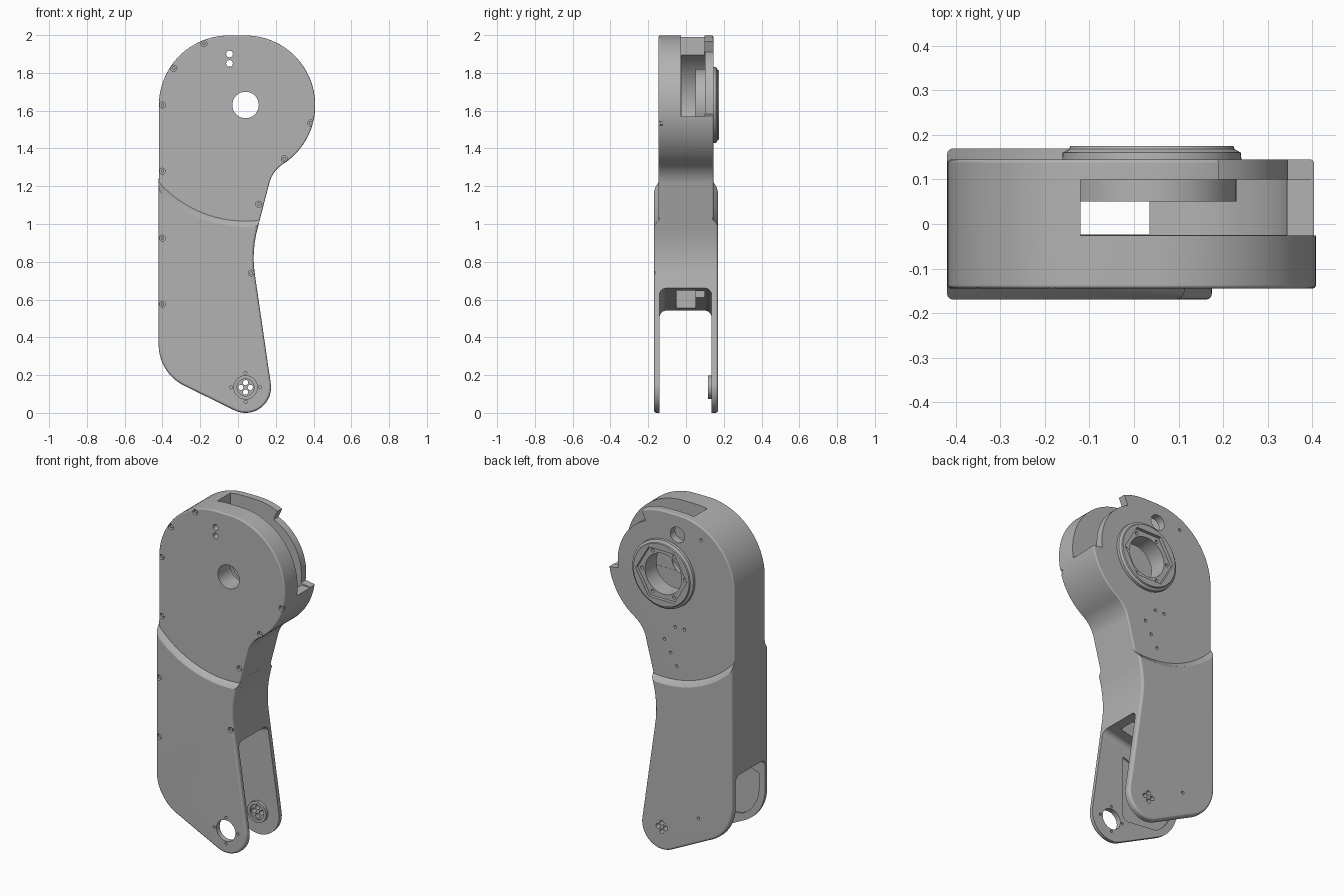
import bpy, bmesh, math

if "Cube" in bpy.data.objects:
    bpy.data.objects.remove(bpy.data.objects["Cube"], do_unlink=True)

grey = bpy.data.materials.new("machined_grey")
grey.use_nodes = True
grey.diffuse_color = (0.45, 0.45, 0.45, 1)
grey.node_tree.nodes["Principled BSDF"].inputs["Base Color"].default_value = grey.diffuse_color

HEAD = (0.04, 1.63)    # centre of the shoulder joint
PIVOT = (0.04, 0.135)  # centre of the lower joint


def arc(x, z, r, a0, a1, n=12):
    angles = [math.radians(a0 + (a1 - a0) * i / n) for i in range(n + 1)]
    return [(x + r * math.cos(a), z + r * math.sin(a)) for a in angles]


def disc(x, z, r, n=24):
    return arc(x, z, r, 0, 360, n)[:-1]


def rect(x0, x1, z0, z1):
    return [(x0, z0), (x1, z0), (x1, z1), (x0, z1)]


def add_loft(bm, *sections):
    """Closed solid through (y, points) sections."""
    rings = [[bm.verts.new((x, y, z)) for x, z in pts] for y, pts in sections]
    bm.faces.new(rings[0])
    bm.faces.new(rings[-1][::-1])
    n = len(rings[0])
    for a, b in zip(rings, rings[1:]):
        for i in range(n):
            j = (i + 1) % n
            bm.faces.new((a[i], b[i], b[j], a[j]))


def solid(name, *lofts):
    bm = bmesh.new()
    for sections in lofts:
        add_loft(bm, *sections)
    bmesh.ops.recalc_face_normals(bm, faces=bm.faces)
    me = bpy.data.meshes.new(name)
    bm.to_mesh(me)
    bm.free()
    me.materials.append(grey)
    ob = bpy.data.objects.new(name, me)
    bpy.context.collection.objects.link(ob)
    return ob


def apply(ob, kind, **settings):
    mod = ob.modifiers.new(kind.lower(), kind)
    for key, value in settings.items():
        setattr(mod, key, value)
    bpy.context.view_layer.objects.active = ob
    bpy.ops.object.modifier_apply(modifier=mod.name)


def bevel(ob, width, segments=3):
    apply(ob, "BEVEL", width=width, segments=segments,
          limit_method="ANGLE", angle_limit=math.radians(40))


def combine(ob, other, operation="DIFFERENCE"):
    apply(ob, "BOOLEAN", object=other, operation=operation, solver="EXACT")
    bpy.data.objects.remove(other, do_unlink=True)


def cut(ob, y0, y1, pts):
    combine(ob, solid("cutter", [(y0, pts), (y1, pts)]))


# Side profile of the whole arm
outline = (arc(*PIVOT, 0.135, -116, 8.5, 20)
           + arc(0.683, 0.82, 0.6, 188.8, 165.4, 10)
           + arc(0.331, 1.175, 0.17, 165.4, 122.6, 10)
           + arc(*HEAD, 0.37, -57.4, 90, 40)[1:]
           + arc(-0.05, 1.63, 0.37, 90, 180, 24)
           + arc(-0.18, 0.36, 0.24, 180, 244, 16))
inner = [(x * 0.997, 1 + (z - 1) * 0.998) for x, z in outline]

# Thinner upper body joined to the thicker lower body along a curved step
arm = solid("arm_body", [(-0.145, inner), (0.145, inner)])
bevel(arm, 0.008)
lower = solid("lower_body", [(-0.17, outline), (0.17, outline)])
bevel(lower, 0.014)
cut(lower, -0.3, 0.3, disc(*HEAD, 0.6, 96))
for side in (-1, 1):
    combine(lower, solid("step_cutter", [(side * 0.14, disc(*HEAD, 0.61, 96)),
                                         (side * 0.16, disc(*HEAD, 0.63, 96)),
                                         (side * 0.18, disc(*HEAD, 0.66, 96))]))
combine(arm, lower, "UNION")

# Fork slot with a sloping, round-cornered roof
slot = solid("slot_cutter", [(y, [(-0.8, -0.3), (0.8, -0.3), (0.8, 0.82), (-0.8, 0.455)])
                             for y in (-0.14, 0.135)])
bevel(slot, 0.035, 5)
combine(arm, slot)

# Shallow pocket on the inside of the front fork plate
cut(arm, -0.15, -0.12, arc(-0.18, 0.36, 0.2, 180, 244) + arc(-0.08, 0.2, 0.04, -116, 0)
    + [(-0.04, 0.55), (-0.38, 0.45)])

# Head cavity, rim window, cable channel and opening in the slot roof
cut(arm, -0.025, 0.1, disc(*HEAD, 0.31, 64))
cut(arm, -0.026, 0.099, rect(-0.12, 0.6, 1.57, 2.2))
cut(arm, -0.024, 0.098, rect(-0.121, 0.035, 0.45, 1.6))
cut(arm, -0.05, 0.05, rect(-0.36, 0.05, 0.45, 0.85))

# Notch in the rim of the back plate
cut(arm, 0.09, 0.25, arc(*HEAD, 0.6, -9, 66) + arc(*HEAD, 0.306, 66, -9, 24))

# Bearing housing on the back, reaching into the cavity
housing = solid("bearing_housing", [(0.05, disc(*HEAD, 0.19, 64)), (0.12, disc(*HEAD, 0.19, 64)),
                                    (0.12, disc(*HEAD, 0.203, 64)), (0.16, disc(*HEAD, 0.2, 64)),
                                    (0.168, disc(*HEAD, 0.186, 64)), (0.175, disc(*HEAD, 0.183, 64))])
combine(arm, housing, "UNION")
cut(arm, 0.155, 0.3, disc(*HEAD, 0.168, 6))
cut(arm, 0.0, 0.3, disc(*HEAD, 0.12, 48))
cut(arm, -0.3, 0.01, disc(*HEAD, 0.07, 32))

# Round access hole in the back plate
cut(arm, 0.06, 0.3, disc(-0.045, 1.88, 0.046, 32))

# Lower joint: hole in the front plate, ringed hub inside the back plate
cut(arm, -0.3, -0.1, disc(*PIVOT, 0.062, 32))
hub = solid("pivot_hub", [(0.117, disc(*PIVOT, 0.062, 32)), (0.15, disc(*PIVOT, 0.062, 32))])
combine(arm, hub, "UNION")
cut(arm, 0.0, 0.127, disc(*PIVOT, 0.045, 32))

# Small holes gathered into one cutter
holes = []


def hole(x, z, r, y0, y1):
    holes.append([(y0, disc(x, z, r, 12)), (y1, disc(x, z, r, 12))])


for x, z in ((-0.18, 1.955), (-0.34, 1.825), (-0.4, 1.63), (-0.4, 1.28), (0.385, 1.535),
             (0.245, 1.345), (0.11, 1.105)):
    hole(x, z, 0.016, -0.2, -0.125)
for x, z in ((-0.4, 0.925), (-0.4, 0.575), (0.07, 0.74)):
    hole(x, z, 0.016, -0.2, -0.15)
for x, z in ((-0.2, 1.89), (-0.03, 1.33), (-0.09, 1.33), (0.04, 1.24), (0, 1.17),
             (-0.04, 1.1), (-0.2, 0.25)):
    hole(x, z, 0.009, 0.125, 0.2)
for z in (1.85, 1.9):
    hole(-0.045, z, 0.018, -0.2, 0.0)
for k in range(4):
    c, s = math.cos(k * math.pi / 2), math.sin(k * math.pi / 2)
    hole(PIVOT[0] + 0.077 * c, PIVOT[1] + 0.077 * s, 0.008, -0.2, -0.1)
    hole(PIVOT[0] + 0.025 * c, PIVOT[1] + 0.025 * s, 0.014, 0.1, 0.2)
for k in range(6):
    a = math.radians(60 * k)
    hole(HEAD[0] + 0.14 * math.cos(a), HEAD[1] + 0.14 * math.sin(a), 0.01, 0.13, 0.2)
combine(arm, solid("hole_cutter", *holes))

# Screw heads sitting in the front counterbores
screws = []
for sections in holes[:10]:
    (_, pts), (y1, _) = sections
    x = sum(p[0] for p in pts) / len(pts)
    z = sum(p[1] for p in pts) / len(pts)
    screws.append([(y1 - 0.012, disc(x, z, 0.009, 12)), (y1 + 0.004, disc(x, z, 0.009, 12))])
screw_heads = solid("screw_heads", *screws)

# Smooth shading with crisp edges
for ob in (arm, screw_heads):
    bpy.ops.object.select_all(action="DESELECT")
    ob.select_set(True)
    bpy.context.view_layer.objects.active = ob
    bpy.ops.object.shade_smooth_by_angle(angle=math.radians(32))
    apply(ob, "WEIGHTED_NORMAL", keep_sharp=True)
